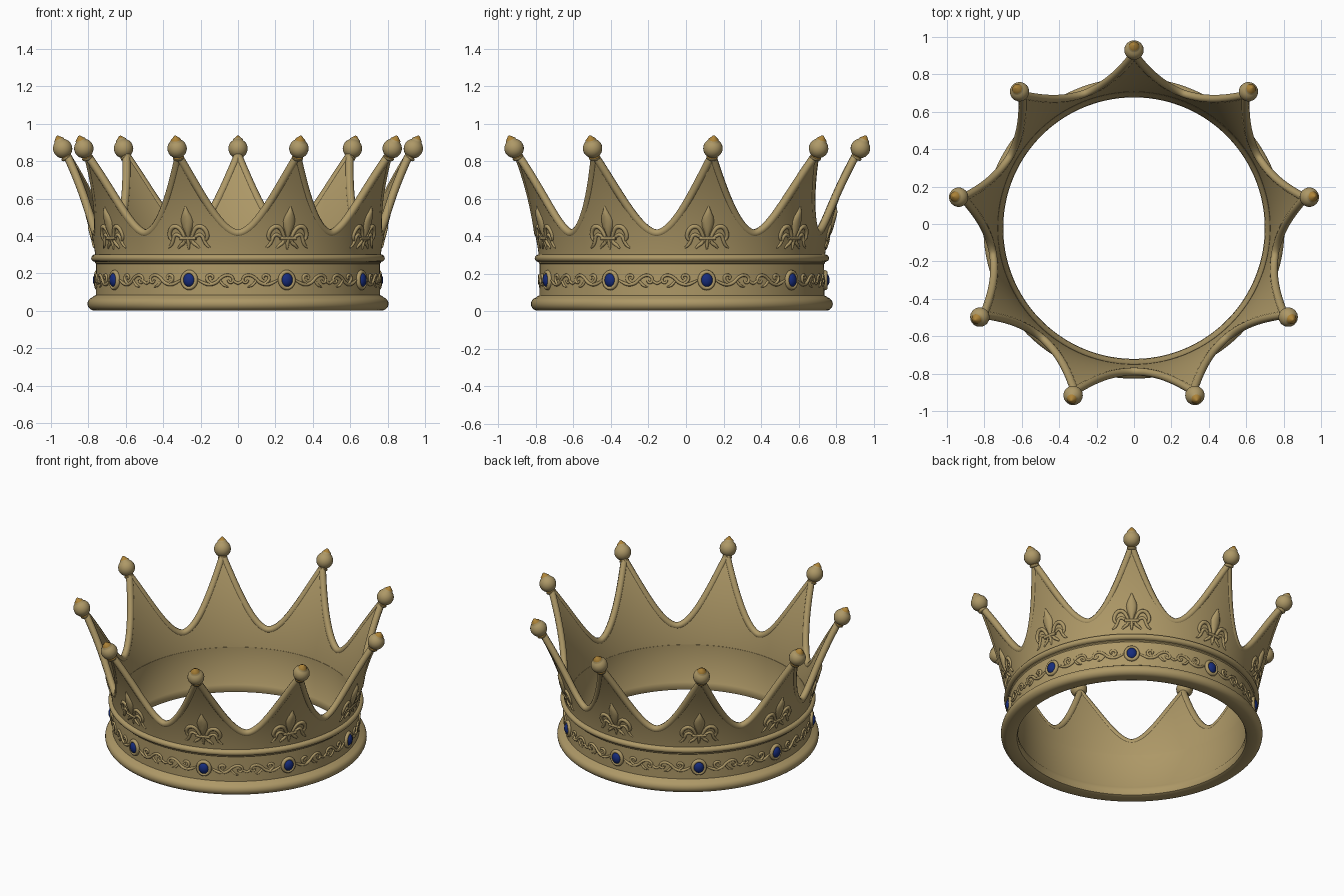
import bpy, bmesh, math
from mathutils import Vector, Matrix

if "Cube" in bpy.data.objects:
    bpy.data.objects.remove(bpy.data.objects["Cube"])

CY = -0.022            # ring centre in y
N = 9                  # points of the crown
STEP = 2 * math.pi / N
ANGLES = [math.pi / 2 + i * STEP for i in range(N)]


def material(name, col):
    m = bpy.data.materials.new(name)
    m.diffuse_color = (*col, 1)
    m.use_nodes = True
    m.node_tree.nodes["Principled BSDF"].inputs["Base Color"].default_value = m.diffuse_color
    return m


GOLD = material("old_gold", (0.42, 0.315, 0.135))
AMBER = material("amber_gold", (0.42, 0.23, 0.04))
BLUE = material("sapphire_blue", (0.008, 0.025, 0.20))


def finish(bm, name, mats, angle=40):
    bmesh.ops.recalc_face_normals(bm, faces=bm.faces)
    me = bpy.data.meshes.new(name)
    bm.to_mesh(me)
    bm.free()
    ob = bpy.data.objects.new(name, me)
    bpy.context.collection.objects.link(ob)
    for m in mats:
        me.materials.append(m)
    bpy.ops.object.select_all(action='DESELECT')
    ob.select_set(True)
    bpy.context.view_layer.objects.active = ob
    bpy.ops.object.shade_smooth_by_angle(angle=math.radians(angle))
    return ob


def grid(bm, rows, wrap_rows=False, wrap_cols=False):
    """Skin rows of points with quads."""
    v = [[bm.verts.new(p) for p in r] for r in rows]
    nr, nc = len(v), len(v[0])
    faces = []
    for i in range(nr if wrap_rows else nr - 1):
        for j in range(nc if wrap_cols else nc - 1):
            a, b = (i + 1) % nr, (j + 1) % nc
            faces.append(bm.faces.new((v[i][j], v[i][b], v[a][b], v[a][j])))
    return faces


def polar(a, r, z):
    return Vector((r * math.cos(a), CY + r * math.sin(a), z))


def wall_r(z):
    """Outer radius of the flaring wall."""
    d = max(z - 0.29, 0)
    return 0.762 + 0.126 * d + 0.395 * d * d


def edge_z(a):
    """Height of the wall's top edge: peaks at ANGLES, round valleys between."""
    f = ((a - math.pi / 2) / STEP) % 1.0
    return 0.415 + 0.415 * abs(2 * f - 1) ** 1.8


def on_wall(a, u, z, lift=0.0):
    r = wall_r(z)
    return polar(a + u / r, r + lift, z)


def tubes(name, paths, depth, smooth=True):
    """One mesh of round tubes; each path is a list of (point, radius factor)."""
    cu = bpy.data.curves.new(name, 'CURVE')
    cu.dimensions = '3D'
    cu.bevel_depth = depth
    cu.bevel_resolution = 2
    cu.use_fill_caps = True
    cu.resolution_u = 4
    for path in paths:
        s = cu.splines.new('NURBS' if smooth else 'POLY')
        s.points.add(len(path) - 1)
        for p, (co, r) in zip(s.points, path):
            p.co = (*co, 1)
            p.radius = r
        if smooth:
            s.order_u = 3
            s.use_endpoint_u = True
    cu.materials.append(GOLD)
    ob = bpy.data.objects.new(name, cu)
    bpy.context.collection.objects.link(ob)
    bpy.ops.object.select_all(action='DESELECT')
    ob.select_set(True)
    bpy.context.view_layer.objects.active = ob
    bpy.ops.object.convert(target='MESH')
    bpy.ops.object.shade_smooth_by_angle(angle=math.radians(60))


# Circlet band with rounded foot and upper moulding
foot = [(0.768 + 0.037 * math.cos(t), 0.038 + 0.036 * math.sin(t))
        for t in [math.radians(-90 + 18 * k) for k in range(10)]]
bead = [(0.763 + 0.022 * math.cos(t), 0.282 + 0.02 * math.sin(t))
        for t in [math.radians(-90 + 22.5 * k) for k in range(9)]]
profile = ([(0.72, 0.002)] + foot + [(0.772, 0.078), (0.760, 0.084), (0.758, 0.25), (0.764, 0.256)]
           + bead + [(0.755, 0.303), (0.727, 0.303), (0.718, 0.08), (0.703, 0.06), (0.699, 0.03), (0.706, 0.008)])
bm = bmesh.new()
grid(bm, [[polar(2 * math.pi * k / 144, r, z) for r, z in profile] for k in range(144)], True, True)
finish(bm, "circlet_band", [GOLD])

# Flaring wall cut into nine points
bm = bmesh.new()
rows, M, T = [], 16, 0.035
for k in range(360):
    a = math.pi / 2 + 2 * math.pi * k / 360
    top = edge_z(a)
    zs = [0.285 + (top - 0.285) * i / M for i in range(M + 1)]
    rows.append([polar(a, wall_r(z), z) for z in zs] + [polar(a, wall_r(z) - T, z) for z in reversed(zs)])
grid(bm, rows, True, True)
finish(bm, "pointed_wall", [GOLD])

# Rolled rim along the top edge, one tube per valley
rims = []
for a0 in ANGLES:
    path = []
    for k in range(49):
        a = a0 + STEP * k / 48
        z = edge_z(a)
        path.append((polar(a, wall_r(z) - T / 2, z), 1.0))
    rims.append(path)
tubes("rolled_rim", rims, 0.022, smooth=False)

# Ball finials with collar and pointed cap, leaning outward
fin = [(0.0, -0.065), (0.022, -0.065), (0.03, -0.058), (0.03, -0.05), (0.024, -0.046)]
fin += [(0.052 * math.cos(math.radians(d)), 0.052 * math.sin(math.radians(d))) for d in range(-60, 51, 11)]
fin += [(0.029, 0.044), (0.027, 0.052), (0.016, 0.062), (0.006, 0.073), (0.0, 0.075)]
bm = bmesh.new()
for a in ANGLES:
    mat = (Matrix.Translation(polar(a, 0.952, 0.868)) @ Matrix.Rotation(a, 4, 'Z')
           @ Matrix.Rotation(math.radians(24), 4, 'Y'))
    S = 20
    fs = grid(bm, [[mat @ Vector((r * math.cos(2 * math.pi * k / S), r * math.sin(2 * math.pi * k / S), z))
                    for k in range(S)] for r, z in fin], False, True)
    for i, f in enumerate(fs):
        row = i // S
        f.material_index = 1 if row == 3 or row >= len(fin) - 4 else 0
bmesh.ops.remove_doubles(bm, verts=bm.verts, dist=1e-5)
finish(bm, "ball_finials", [GOLD, AMBER], 50)

# Oval gems and their settings
gems, sets = bmesh.new(), bmesh.new()
for a in ANGLES:
    mat = Matrix.Translation(polar(a, 0.762, 0.165)) @ Matrix.Rotation(a, 4, 'Z')
    bmesh.ops.create_uvsphere(gems, u_segments=20, v_segments=12, radius=1,
                              matrix=mat @ Matrix.Diagonal((0.026, 0.033, 0.038, 1)))
    ring = []
    for k in range(28):
        t = 2 * math.pi * k / 28
        ring.append([mat @ Vector((0.014 * math.sin(s), (0.038 + 0.011 * math.cos(s)) * math.cos(t),
                                   (0.043 + 0.011 * math.cos(s)) * math.sin(t)))
                     for s in [2 * math.pi * j / 10 for j in range(10)]])
    grid(sets, ring, True, True)
finish(gems, "oval_gems", [BLUE], 60)
finish(sets, "gem_settings", [GOLD], 60)

# Scrollwork between the gems: (u, z, thickness), mirrored about each gem
SCROLL = [
    [(.05, .165, .6), (.075, .150, 1), (.11, .138, 1.1), (.15, .150, 1.1), (.175, .18, 1), (.21, .195, 1),
     (.24, .18, .9), (.238, .152, .9), (.215, .15, .8), (.212, .166, .7)],
    [(.13, .142, .8), (.10, .155, 1), (.095, .187, 1), (.122, .195, .9), (.135, .178, .8), (.122, .17, .7)],
    [(.165, .165, .7), (.18, .145, .9), (.195, .132, .8), (.215, .128, .3)],
    [(.238, .165, .8), (.252, .15, .9), (.268, .147, .9)],
]
paths = []
for a in ANGLES:
    for s in (1, -1):
        for c in SCROLL:
            paths.append([(polar(a + s * u / 0.76, 0.76, z), r) for u, z, r in c])
tubes("band_scrollwork", paths, 0.0085)

# Lily ornaments: curling side petals, stems and tie bar
LILY = [
    [(.012, .37, .8), (.025, .41, 1), (.05, .45, 1.2), (.085, .452, 1.3), (.108, .42, 1.2),
     (.108, .385, 1), (.09, .375, .7)],
    [(.014, .40, .8), (.022, .365, 1), (.045, .352, 1), (.06, .335, .5)],
    [(.03, .385, .8), (.055, .41, 1), (.08, .405, 1), (.09, .37, 1), (.105, .345, .8), (.12, .338, .4)],
]
paths = []
for a in ANGLES:
    for s in (1, -1):
        for c in LILY:
            paths.append([(on_wall(a, s * u, z), r) for u, z, r in c])
    paths.append([(on_wall(a, u, .388, .004), 1) for u in (-.045, 0, .045)])
    paths.append([(on_wall(a, 0, z), r) for z, r in ((.39, 1.2), (.36, 1.2), (.328, .4))])
tubes("lily_petals", paths, 0.010)

# Domed centre leaf of each lily
LEAF = [(.395, .010), (.42, .018), (.45, .031), (.48, .036), (.505, .030), (.53, .017), (.55, .008), (.568, .001)]
bm = bmesh.new()
for a in ANGLES:
    grid(bm, [[on_wall(a, c * w, z, -0.004 + 0.022 * (1 - c ** 4) * min(1, w / 0.02))
               for c in (-1, -.85, -.5, 0, .5, .85, 1)] for z, w in LEAF])
finish(bm, "lily_leaves", [GOLD], 50)
